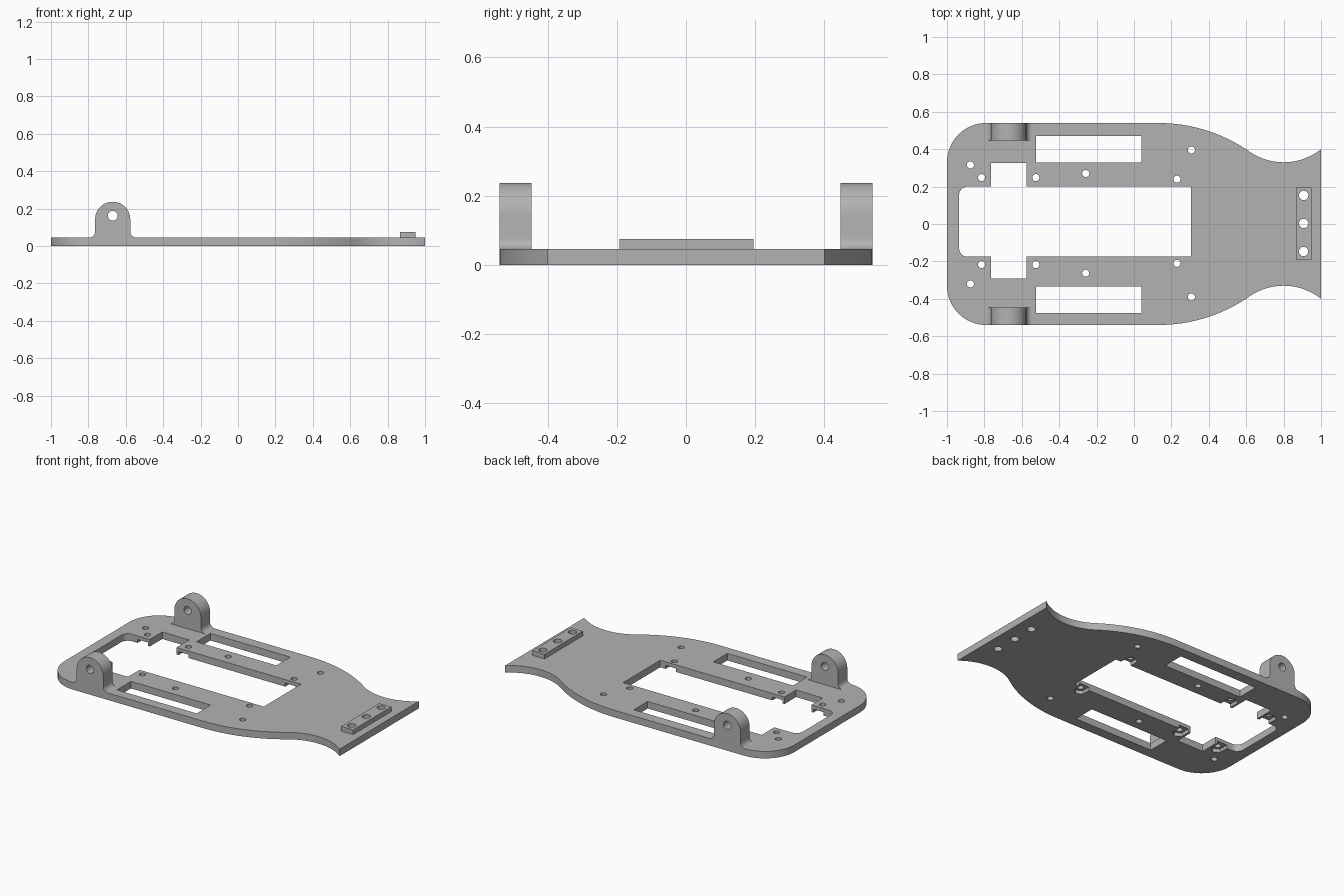
import bpy, bmesh, math
from mathutils import Matrix

old = bpy.data.objects.get("Cube")
if old:
    bpy.data.objects.remove(old, do_unlink=True)

grey = bpy.data.materials.new("plain grey")
grey.use_nodes = True
grey.diffuse_color = (0.45, 0.45, 0.45, 1)
grey.node_tree.nodes["Principled BSDF"].inputs["Base Color"].default_value = grey.diffuse_color

THICK = 0.045


def prism(name, points, low, high, axis="Z"):
    """Extrude a closed 2D profile along Z, or an XZ profile along Y."""
    bm = bmesh.new()
    place = (lambda a, b: (a, b, low)) if axis == "Z" else (lambda a, b: (a, low, b))
    face = bm.faces.new([bm.verts.new(place(a, b)) for a, b in points])
    grown = bmesh.ops.extrude_face_region(bm, geom=[face])["geom"]
    shift = (0, 0, high - low) if axis == "Z" else (0, high - low, 0)
    bmesh.ops.translate(bm, vec=shift, verts=[v for v in grown if isinstance(v, bmesh.types.BMVert)])
    bmesh.ops.recalc_face_normals(bm, faces=bm.faces[:])
    mesh = bpy.data.meshes.new(name)
    bm.to_mesh(mesh)
    bm.free()
    mesh.materials.append(grey)
    obj = bpy.data.objects.new(name, mesh)
    bpy.context.collection.objects.link(obj)
    return obj


def arc(cx, cy, r, start, end, steps=16):
    angles = [math.radians(start + (end - start) * i / steps) for i in range(steps + 1)]
    return [(cx + r * math.cos(a), cy + r * math.sin(a)) for a in angles]


def rect(x0, x1, y0, y1):
    return [(x0, y0), (x1, y0), (x1, y1), (x0, y1)]


def circle(x, y, r, steps=32):
    return arc(x, y, r, 0, 360, steps)[:-1]


def activate(obj):
    bpy.ops.object.select_all(action="DESELECT")
    obj.select_set(True)
    bpy.context.view_layer.objects.active = obj


def cut(target, points, low, high, axis="Z"):
    cutter = prism("cutter", points, low, high, axis)
    cutter.hide_render = True
    mod = target.modifiers.new("cut", "BOOLEAN")
    mod.operation, mod.solver, mod.object = "DIFFERENCE", "EXACT", cutter
    activate(target)
    bpy.ops.object.modifier_apply(modifier=mod.name)
    bpy.data.objects.remove(cutter, do_unlink=True)


# Base plate: rounded rear, tapering sides, flared waist at the far end
waist_r, waist_x, waist_y, start_x, half = 0.32, 0.80, 0.65, 0.13, 0.54
run, rise = waist_x - start_x, waist_y - half
side_r = (run**2 + rise**2 - waist_r**2) / (2 * (waist_r - rise))
bend = math.degrees(math.asin(run / (side_r + waist_r)))
flare = math.degrees(math.asin((1 - waist_x) / waist_r))
upper = arc(-0.79, 0.33, 0.21, 180, 90)
upper += arc(start_x, half - side_r, side_r, 90, 90 - bend, 24)
upper += arc(waist_x, waist_y, waist_r, 270 - bend, 270 + flare, 28)[1:]
plate = prism("base_plate", upper + [(x, -y) for x, y in reversed(upper)], 0, THICK)

# Central window with rounded rear corners, crossed by a servo slot
corner = 0.045
window = [(0.305, -0.175), (0.305, 0.2)]
window += arc(-0.935 + corner, 0.2 - corner, corner, 90, 180, 8)
window += arc(-0.935 + corner, -0.175 + corner, corner, 180, 270, 8)
cut(plate, window, -0.1, 0.1)
cut(plate, rect(-0.765, -0.575, -0.292, 0.327), -0.1, 0.1)

# Side slots
cut(plate, rect(-0.525, 0.04, 0.33, 0.47), -0.1, 0.1)
cut(plate, rect(-0.525, 0.04, -0.475, -0.333), -0.1, 0.1)

# Nut pockets on the underside, open towards the window
nut_holes = [(-0.815, 0.248, 0.19), (-0.525, 0.248, 0.19), (0.23, 0.24, 0.19),
             (-0.815, -0.217, -0.165), (-0.525, -0.217, -0.165), (0.23, -0.21, -0.165)]
for x, y, edge in nut_holes:
    side = 1 if y > 0 else -1
    pocket = [(x - 0.036, edge), (x + 0.036, edge), (x + 0.036, y + side * 0.02),
              (x, y + side * 0.041), (x - 0.036, y + side * 0.02)]
    cut(plate, pocket, -0.02, 0.022)

# Screw holes
screw_holes = [(x, y) for x, y, edge in nut_holes]
screw_holes += [(-0.875, 0.316), (-0.875, -0.32), (-0.258, 0.27), (-0.258, -0.263),
                (0.307, 0.396), (0.307, -0.39)]
for x, y in screw_holes:
    cut(plate, circle(x, y, 0.019, 24), -0.1, 0.1)

# Raised mounting pad with three holes through pad and plate
pad = prism("mounting_pad", rect(0.865, 0.95, -0.192, 0.195), THICK, 0.075)
for y in (-0.147, 0.003, 0.153):
    for part in (pad, plate):
        cut(part, circle(0.907, y, 0.025), -0.1, 0.1)

# Axle lugs: round top, filleted feet, cross hole
lug_x, lug_r, foot = -0.67, 0.094, 0.033
profile = arc(lug_x + lug_r + foot, THICK + foot, foot, 270, 180, 8)
profile += arc(lug_x, 0.143, lug_r, 0, 180, 32)
profile += arc(lug_x - lug_r - foot, THICK + foot, foot, 0, -90, 8)
lugs = []
for name, low, high in (("left_axle_lug", 0.447, 0.54), ("right_axle_lug", -0.54, -0.447)):
    lug = prism(name, profile, low, high, "Y")
    cut(lug, circle(lug_x, 0.162, 0.026), low - 0.1, high + 0.1, "Y")
    lugs.append(lug)

for part in [plate, pad] + lugs:
    activate(part)
    bpy.ops.object.shade_smooth_by_angle(angle=math.radians(30))
